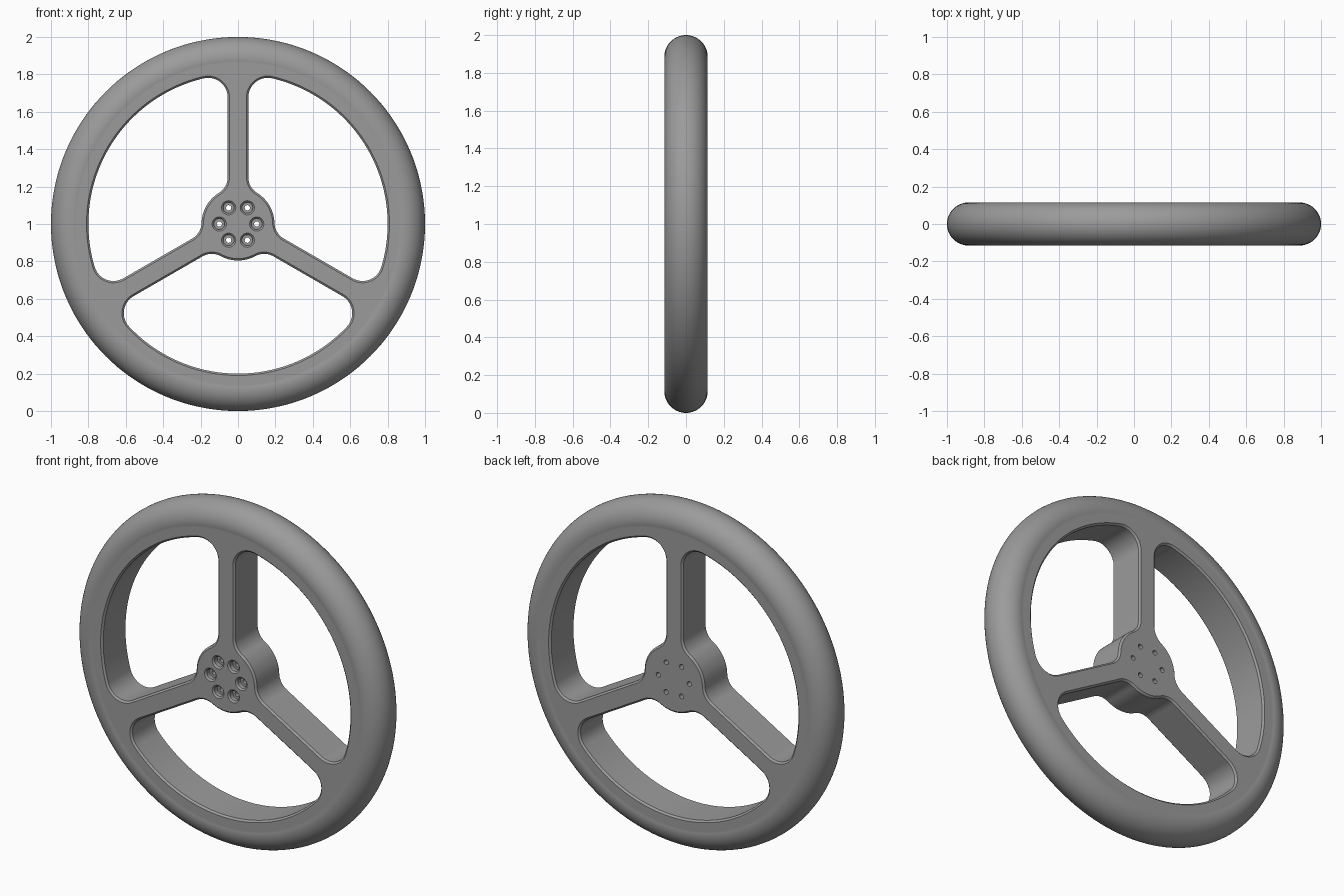
import bpy, bmesh
from math import sin, cos, pi, radians, asin, sqrt

if "Cube" in bpy.data.objects:
    bpy.data.objects.remove(bpy.data.objects["Cube"])

H = 0.1125          # half thickness
E = 0.01            # edge chamfer of the openings
SPOKE, HUB, RIM = 0.055, 0.195, 0.80
R_HUB, R_RIM = 0.10, 0.105
R_GRIP = 0.115      # grip round, sliced flat at +-H


def arc(c, r, a0, a1, n):
    return [(c[0] + r * cos(a0 + (a1 - a0) * i / n),
             c[1] + r * sin(a0 + (a1 - a0) * i / n)) for i in range(n + 1)]


def turn(pts, a):
    return [(x * cos(a) - z * sin(a), x * sin(a) + z * cos(a)) for x, z in pts]


def opening(d):
    """Opening outline grown by d, lying between spokes at 0 and 120 degrees."""
    vh = SPOKE + R_HUB
    ah = asin(vh / (HUB + R_HUB))
    ch = (sqrt((HUB + R_HUB) ** 2 - vh ** 2), vh)
    vr = SPOKE + R_RIM
    ar = asin(vr / (RIM - R_RIM))
    cr = (sqrt((RIM - R_RIM) ** 2 - vr ** 2), vr)
    half = arc((0, 0), HUB - d, pi / 3, ah, 8)
    half += arc(ch, R_HUB + d, ah + pi, 1.5 * pi, 12)[1:]
    half += arc(cr, R_RIM + d, 1.5 * pi, 2 * pi + ar, 18)
    half += arc((0, 0), RIM + d, ar, pi / 3, 24)[1:]
    # mirror about the 60 degree line
    c, s = cos(radians(120)), sin(radians(120))
    other = [(x * c + z * s, x * s - z * c) for x, z in half[1:-1]]
    return half + other[::-1]


def circle(r, n, c=(0, 0)):
    return arc(c, r, 0, 2 * pi, n)[:-1]


def loft(bm, sections):
    """Capped solid through (y, outline) sections."""
    loops = [[bm.verts.new((x, y, z + 1)) for x, z in pts] for y, pts in sections]
    n = len(loops[0])
    for a, b in zip(loops, loops[1:]):
        for i in range(n):
            j = (i + 1) % n
            bm.faces.new((a[i], a[j], b[j], b[i]))
    bm.faces.new(loops[0])
    bm.faces.new(loops[-1])


def make_object(name, bm):
    bmesh.ops.recalc_face_normals(bm, faces=bm.faces[:])
    me = bpy.data.meshes.new(name)
    bm.to_mesh(me)
    bm.free()
    ob = bpy.data.objects.new(name, me)
    bpy.context.collection.objects.link(ob)
    return ob


# Wheel disc: round grip meeting flat faces at a faint crease
bm = bmesh.new()
crease = pi - asin(H / R_GRIP)
loft(bm, [(y, circle(r, 144)) for r, y in
          arc((1 - R_GRIP, 0), R_GRIP, -crease, crease, 40)])
wheel = make_object("steering_wheel", bm)

# Cutter: three openings with chamfered edges
bm = bmesh.new()
prof = [(-H - 0.02, E), (-H, E), (-H + E, 0), (H - E, 0), (H, E), (H + 0.02, E)]
for k in range(3):
    loft(bm, [(y, turn(opening(d), radians(90 + 120 * k))) for y, d in prof])

# Cutter: six counterbored bolt holes
bore = [(-H - 0.02, 0.038), (-H, 0.038), (-H + 0.009, 0.029),
        (-H + 0.035, 0.029), (-H + 0.035, 0.014), (H + 0.02, 0.014)]
for k in range(6):
    c = (0.1 * cos(k * pi / 3), 0.1 * sin(k * pi / 3))
    loft(bm, [(y, circle(r, 48, c)) for y, r in bore])
cutter = make_object("opening_cutter", bm)
cutter.hide_render = True

# Cut the openings
bpy.context.view_layer.objects.active = wheel
wheel.select_set(True)
mod = wheel.modifiers.new("openings", 'BOOLEAN')
mod.operation = 'DIFFERENCE'
mod.solver = 'EXACT'
mod.object = cutter
bpy.ops.object.modifier_apply(modifier=mod.name)
bpy.data.objects.remove(cutter)

# Dark grey surface, smooth curves, sharp creases
mat = bpy.data.materials.new("dark_grey")
mat.diffuse_color = (0.33, 0.33, 0.33, 1)
mat.use_nodes = True
mat.node_tree.nodes["Principled BSDF"].inputs["Base Color"].default_value = mat.diffuse_color
wheel.data.materials.clear()
wheel.data.materials.append(mat)
bpy.ops.object.shade_smooth_by_angle(angle=radians(11))
wn = wheel.modifiers.new("normals", 'WEIGHTED_NORMAL')
wn.keep_sharp = True
